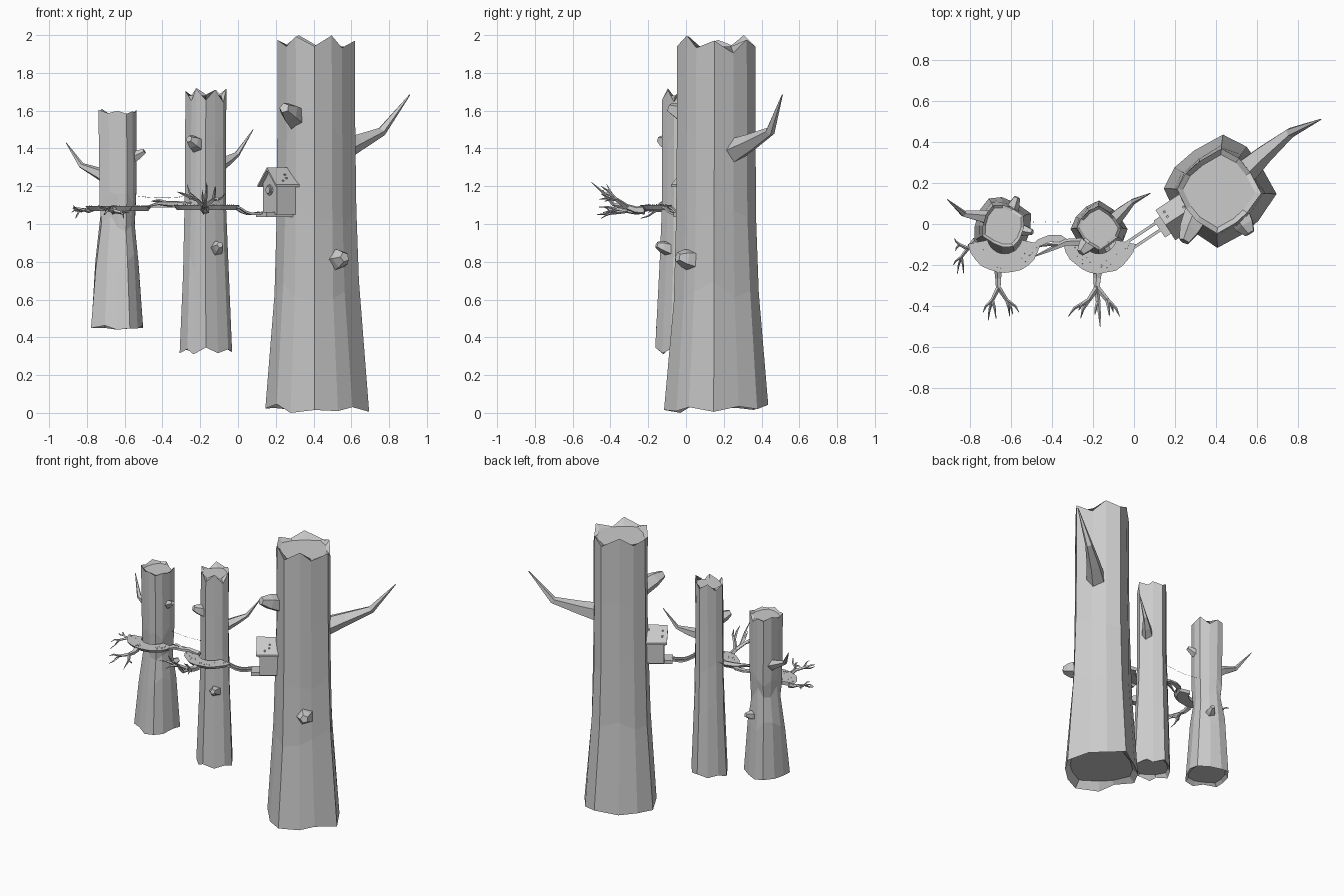
import bpy, bmesh, math, random
from mathutils import Vector, Matrix

if "Cube" in bpy.data.objects:
    bpy.data.objects.remove(bpy.data.objects["Cube"])

rng = random.Random(11)


def make(name, bm):
    bmesh.ops.recalc_face_normals(bm, faces=bm.faces[:])
    me = bpy.data.meshes.new(name)
    bm.to_mesh(me)
    bm.free()
    ob = bpy.data.objects.new(name, me)
    bpy.context.collection.objects.link(ob)
    return ob


def skin(bm, rings):
    # bridge consecutive closed rings and cap both ends
    vs = [[bm.verts.new(p) for p in r] for r in rings]
    n = len(vs[0])
    for a, b in zip(vs, vs[1:]):
        for i in range(n):
            bm.faces.new((a[i], a[(i + 1) % n], b[(i + 1) % n], b[i]))
    bm.faces.new(vs[0][::-1])
    bm.faces.new(vs[-1])


def add_limb(bm, pts, radii, n=5):
    # tapered faceted tube along points
    pts = [Vector(p) for p in pts]
    rings = []
    for i, p in enumerate(pts):
        t = (pts[min(i + 1, len(pts) - 1)] - pts[max(i - 1, 0)]).normalized()
        u = t.cross(Vector((0, 0, 1)) if abs(t.z) < .9 else Vector((1, 0, 0))).normalized()
        v = t.cross(u)
        rings.append([p + radii[i] * (u * math.cos(k * math.tau / n) + v * math.sin(k * math.tau / n))
                      for k in range(n)])
    skin(bm, rings)


def limb(name, pts, radii, n=5):
    bm = bmesh.new()
    add_limb(bm, pts, radii, n)
    return make(name, bm)


def add_box(bm, size, mat):
    bmesh.ops.create_cube(bm, size=1, matrix=mat @ Matrix.Diagonal((*size, 1)))


# Broken trunk: four-cornered flat-sided shaft with splintered ends and sunken caps
def trunk(name, profile, phase, lobe, jag, n=12):
    folds = [rng.uniform(-.035, .035) for _ in range(n)]
    turn = [rng.uniform(-.1, .1) for _ in range(n)]
    last = len(profile) - 1
    rings = []
    for k, (z, r, cx, cy) in enumerate(profile):
        ring = []
        for i in range(n):
            a = i * math.tau / n + phase + turn[i] * (i % 3 > 0)
            f = folds[i] + rng.uniform(-.02, .02)
            rr = r * (1 + lobe * math.cos(4 * (a - phase)) + f * (1 if i % 3 else .3))
            if k == last:
                zz = z - (rng.uniform(0, .25) if i % 2 == 0 else rng.uniform(.3, 1)) * jag
            elif k == 0:
                zz = z + (rng.uniform(0, .2) if i % 2 == 0 else rng.uniform(.1, .5)) * jag
            else:
                zz = z + rng.uniform(-.07, .07)
            if k == last and i == 4 or k == 0 and i == 8:
                zz = z
            ring.append(Vector((cx + rr * math.cos(a), cy + rr * math.sin(a), zz)))
        rings.append(ring)

    def inset(k, z, s):
        c = Vector((profile[k][2], profile[k][3], 0))
        return [Vector((c.x + (p.x - c.x) * s, c.y + (p.y - c.y) * s, z)) for p in rings[k]]
    zb, zt = profile[0][0], profile[-1][0]
    rings = [inset(0, zb + jag * .5, .86)] + rings + [inset(-1, zt - jag * .5, .86)]
    bm = bmesh.new()
    skin(bm, rings)
    make(name, bm)


trunk("large_trunk", [(0, .253, .42, .16), (.65, .206, .415, .16), (1.05, .195, .415, .16),
                      (1.5, .19, .415, .16), (2, .19, .415, .16)], -.05, .09, .12)
trunk("middle_trunk", [(.31, .128, -.17, -.025), (.8, .11, -.172, -.02), (1.1, .101, -.172, -.02),
                       (1.4, .1, -.172, -.02), (1.72, .1, -.17, -.02)], 0, .08, .08)
trunk("left_trunk", [(.44, .142, -.64, -.015), (.8, .116, -.64, -.01), (1.03, .09, -.635, -.01),
                     (1.15, .1, -.635, -.01), (1.61, .103, -.638, -.01)], .45, .08, .06)

# Bare side branches
limb("large_branch", [(.52, .24, 1.38), (.63, .34, 1.43), (.76, .445, 1.49), (.91, .51, 1.685)],
     [.07, .048, .026, .003])
limb("middle_branch", [(-.12, .0, 1.3), (-.06, .06, 1.335), (-.005, .11, 1.37), (.08, .15, 1.5)],
     [.042, .03, .015, .002])
limb("left_branch", [(-.66, .01, 1.22), (-.73, .035, 1.265), (-.83, .05, 1.31), (-.91, .12, 1.43)],
     [.045, .034, .016, .002])

# Short broken stubs and knots
for nm, p, d, r in [("large_stub_high", (.3, .03, 1.57), (-.055, -.115, .045), .062),
                    ("large_stub_low", (.52, .03, .81), (.045, -.075, .015), .06),
                    ("middle_stub_high", (-.215, -.085, 1.42), (-.045, -.055, .03), .044),
                    ("middle_stub_low", (-.115, -.095, .87), (.02, -.06, .02), .038),
                    ("left_stub_high", (-.57, -.02, 1.345), (.075, -.02, .04), .032),
                    ("left_stub_low", (-.6, .06, .87), (.03, .07, .02), .035)]:
    p, d = Vector(p), Vector(d)
    limb(nm, [p - d * .3, p + d * .5, p + d], [r * 1.1, r * .85, r * .45])


# Crescent walkways wrapped around the front of the two smaller trunks
def crescent(name, cx, cy, z):
    bm = bmesh.new()
    rings = []
    for k in range(13):
        t = k / 12
        a = math.radians(192 + 156 * t)
        ro = .182 + rng.uniform(-.005, .005)
        ri = .085
        c, s = math.cos(a), math.sin(a)
        rings.append([Vector((cx + r * c, cy + r * s, h)) for r, h in
                      ((ri, z), (ro, z), (ro - .02, z - .025), (ri, z - .025))])
    skin(bm, rings)
    # loose grit on the deck
    for _ in range(24):
        a, r = math.radians(rng.uniform(198, 342)), rng.uniform(.12, .17)
        bmesh.ops.create_cone(bm, cap_ends=True, segments=4, radius1=.002, radius2=.001, depth=.006,
                              matrix=Matrix.Translation((cx + r * math.cos(a), cy + r * math.sin(a), z + .002)))
    make(name, bm)


crescent("left_walkway", -.63, -.06, 1.095)
crescent("middle_walkway", -.17, -.06, 1.1)


# Forked twig sprays: a stem, two arms, and thin tips on each arm
def spray(name, base, fork, arms, r):
    bm = bmesh.new()
    b, f = Vector(base), Vector(fork)
    add_limb(bm, [b, b.lerp(f, .5) + Vector((0, 0, -.008)), f], [r, r * .75, r * .6])
    for knee, tips in arms:
        knee = Vector(knee)
        add_limb(bm, [f, knee], [r * .55, r * .42], 4)
        for i, t in enumerate(tips):
            t = Vector(t)
            mid = knee.lerp(t, .5) + Vector(((t.x - knee.x) * .2, 0, .008 * (-1) ** i))
            add_limb(bm, [knee, mid, t], [r * .4, r * .27, .0015], 4)
    make(name, bm)


spray("left_front_twigs", (-.66, -.22, 1.075), (-.66, -.31, 1.07),
      [((-.69, -.37, 1.075), [(-.735, -.43, 1.085), (-.71, -.47, 1.05), (-.672, -.46, 1.09)]),
       ((-.62, -.37, 1.06), [(-.605, -.45, 1.03), (-.56, -.43, 1.09), (-.59, -.44, 1.06)])], .021)
spray("left_end_twigs", (-.77, -.08, 1.08), (-.81, -.12, 1.075),
      [((-.84, -.16, 1.07), [(-.88, -.2, 1.06), (-.86, -.24, 1.03), (-.83, -.24, 1.06)]),
       ((-.85, -.1, 1.08), [(-.875, -.07, 1.08), (-.87, -.13, 1.1)])], .017)
spray("middle_front_twigs", (-.175, -.22, 1.075), (-.18, -.31, 1.09),
      [((-.22, -.37, 1.13), [(-.32, -.45, 1.17), (-.27, -.42, 1.21), (-.26, -.46, 1.13)]),
       ((-.175, -.38, 1.1), [(-.165, -.5, 1.22), (-.19, -.44, 1.18)]),
       ((-.13, -.37, 1.13), [(-.12, -.45, 1.2), (-.07, -.45, 1.16), (-.1, -.43, 1.12)])], .026)
limb("middle_side_twig", [(-.25, -.09, 1.095), (-.33, -.09, 1.105), (-.42, -.13, 1.11), (-.49, -.16, 1.09)],
     [.022, .018, .01, .002])
limb("middle_side_twig_fork", [(-.35, -.1, 1.105), (-.42, -.1, 1.125), (-.46, -.11, 1.12)], [.01, .008, .002], 4)


# Bridges: flat strips along a path
def strip(name, pts, width, thick):
    pts = [Vector(p) for p in pts]
    rings = []
    for i, p in enumerate(pts):
        t = pts[min(i + 1, len(pts) - 1)] - pts[max(i - 1, 0)]
        s = Vector((-t.y, t.x, 0)).normalized() * width / 2
        h = Vector((0, 0, thick))
        rings.append([p + s, p - s, p - s - h, p + s - h])
    bm = bmesh.new()
    skin(bm, rings)
    make(name, bm)


strip("arched_bridge", [(-.49, -.125, 1.095), (-.46, -.09, 1.1), (-.41, -.07, 1.1), (-.36, -.07, 1.1),
                        (-.32, -.1, 1.1)], .034, .012)
sag = (1.1, 1.09, 1.07, 1.06, 1.06, 1.066)
for nm, o in (("bridge_rail_left", .02), ("bridge_rail_right", -.02)):
    strip(nm, [(-.03 + .03 * i - o * .55, -.11 + .02 * i + o * .83, z) for i, z in enumerate(sag)], .014, .012)

# Thin cord with beads between the smaller trunks
bm = bmesh.new()
cord = [(-.55 + .06 * i, .01, 1.15 - .012 * math.sin(math.pi * i / 5)) for i in range(6)]
add_limb(bm, cord, [.0008] * 6, 3)
for p in cord[1:]:
    bmesh.ops.create_icosphere(bm, subdivisions=1, radius=.003, matrix=Matrix.Translation(p))
make("beaded_cord", bm)

# Little house on the large trunk; local -y is its front
M = Matrix.Translation((.232, .047, 0)) @ Matrix.Rotation(math.atan2(-.83, .55), 4, 'Z')
W, L = .066, .075
bm = bmesh.new()
gable = [(-W, 1.05), (W, 1.05), (W, 1.215), (0, 1.285), (-W, 1.215)]
skin(bm, [[M @ Vector((x, y, z)) for x, z in gable] for y in (-L, L)])
make("house_body", bm)

bm = bmesh.new()
for s in (-1, 1):
    prof = [(0, 1.285), (s * .088, 1.195), (s * .088, 1.208), (0, 1.3)]
    skin(bm, [[M @ Vector((x, y, z)) for x, z in prof] for y in (-L - .02, L + .015)])
    # raised shingles
    for _ in range(5):
        x = rng.uniform(.015, .07)
        add_box(bm, (.01, .01, .008),
                M @ Matrix.Translation((s * x, rng.uniform(-.07, .06), 1.3 - 1.04 * x)))
make("house_roof", bm)

bm = bmesh.new()
add_box(bm, (.1, .19, .025), M @ Matrix.Translation((0, -.035, 1.05)))
make("house_deck", bm)

bm = bmesh.new()
for r, y in ((.028, -.075), (.02, -.082)):
    bmesh.ops.create_cone(bm, cap_ends=True, segments=10, radius1=r, radius2=r, depth=.016,
                          matrix=M @ Matrix.Translation((0, y, 1.18)) @ Matrix.Rotation(math.pi / 2, 4, 'X'))
make("house_round_window", bm)
